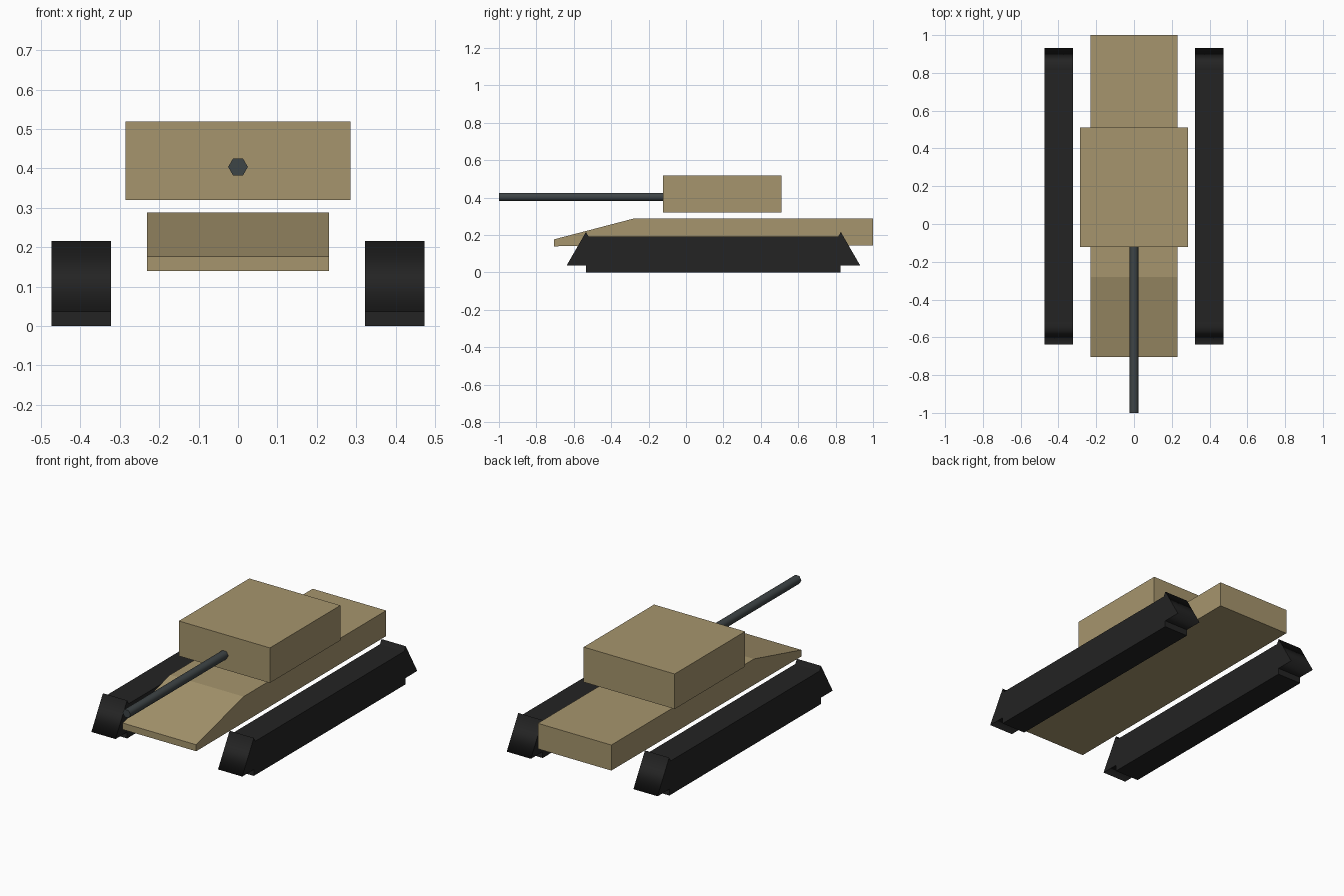
import bpy, bmesh
from math import cos, sin, pi

cube = bpy.data.objects.get("Cube")
if cube:
    bpy.data.objects.remove(cube, do_unlink=True)


def material(name, rgb):
    m = bpy.data.materials.new(name)
    m.use_nodes = True
    m.diffuse_color = (*rgb, 1)
    m.node_tree.nodes["Principled BSDF"].inputs["Base Color"].default_value = (*rgb, 1)
    return m


tan = material("sand_tan", (0.38, 0.30, 0.153))
black = material("track_black", (0.017, 0.017, 0.017))
steel = material("gun_grey", (0.048, 0.058, 0.061))


def prism(name, start, end, mat, smooth=False):
    """Solid between two matching outlines; smooth rounds the walls, caps stay flat."""
    bm = bmesh.new()
    a = [bm.verts.new(p) for p in start]
    b = [bm.verts.new(p) for p in end]
    n = len(a)
    caps = [bm.faces.new(a), bm.faces.new(b[::-1])]
    for i in range(n):
        j = (i + 1) % n
        bm.faces.new((a[i], b[i], b[j], a[j])).smooth = smooth
    for cap in caps:
        for e in cap.edges:
            e.smooth = False
    bmesh.ops.recalc_face_normals(bm, faces=bm.faces)
    me = bpy.data.meshes.new(name)
    bm.to_mesh(me)
    bm.free()
    me.materials.append(mat)
    ob = bpy.data.objects.new(name, me)
    bpy.context.collection.objects.link(ob)
    return ob


def side_prism(name, x0, x1, outline, mat, smooth=False):
    """Extrude a (y, z) outline across x."""
    return prism(name, [(x0, y, z) for y, z in outline],
                 [(x1, y, z) for y, z in outline], mat, smooth)


def rect(y0, y1, z0, z1):
    return [(y0, z0), (y1, z0), (y1, z1), (y0, z1)]


# Hull with sloping nose
side_prism("hull", -0.231, 0.231,
           [(-0.705, 0.14), (-0.705, 0.177), (-0.28, 0.288), (1, 0.288), (1, 0.143)], tan)

# Turret
side_prism("turret", -0.286, 0.286, rect(-0.122, 0.51, 0.32, 0.519), tan)

# Six-sided gun barrel
ring = [(0.025 * cos(i * pi / 3), 0.404 + 0.025 * sin(i * pi / 3)) for i in range(6)]
prism("gun_barrel", [(x, -1, z) for x, z in ring],
      [(x, -0.1, z) for x, z in ring], steel, smooth=True)

# Tracks: a long block with a three-sided roller at each end
for side, s in (("left", 1), ("right", -1)):
    inner, outer = s * 0.322, s * 0.474
    side_prism(side + "_track", inner, outer, rect(-0.535, 0.826, 0, 0.192), black)
    for end, yc in (("front", -0.535), ("rear", 0.828)):
        tri = [(yc + 0.12 * cos(pi / 2 + k * 2 * pi / 3),
                0.096 + 0.12 * sin(pi / 2 + k * 2 * pi / 3)) for k in range(3)]
        side_prism(f"{side}_{end}_roller", inner, outer, tri, black, smooth=True)
